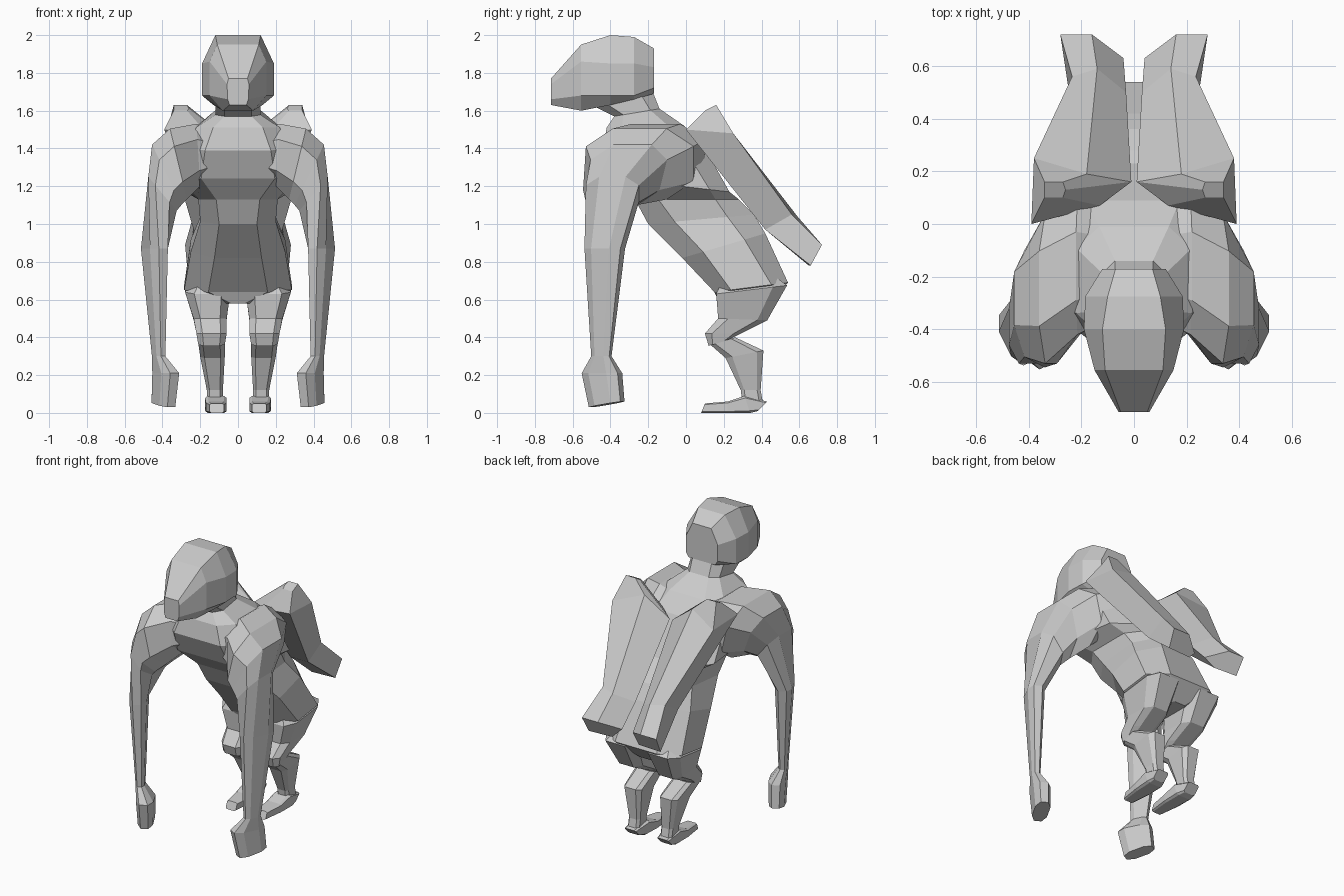
import bpy, bmesh
from mathutils import Vector as V

skin = bpy.data.materials.new("light grey")
skin.diffuse_color = (0.6, 0.6, 0.6, 1)


def loft(name, rings, mirror=False):
    """Bridge equal-length rings of points, cap both ends, optionally mirror in x."""
    bm = bmesh.new()
    rows = [[bm.verts.new(p) for p in r] for r in rings]
    n = len(rows[0])
    for a, b in zip(rows, rows[1:]):
        for i in range(n):
            j = (i + 1) % n
            bm.faces.new((a[i], a[j], b[j], b[i]))
    bm.faces.new(rows[0])
    bm.faces.new(rows[-1])
    bmesh.ops.recalc_face_normals(bm, faces=bm.faces)
    me = bpy.data.meshes.new(name)
    bm.to_mesh(me)
    bm.free()
    me.materials.append(skin)
    ob = bpy.data.objects.new(name, me)
    bpy.context.collection.objects.link(ob)
    if mirror:
        ob.modifiers.new("Mirror", 'MIRROR').use_mirror_merge = False
    return ob


def ring(m, u, v, k=0.5):
    """Chamfered box ring around centre m with half axes u and v."""
    corners = ((1, k), (k, 1), (-k, 1), (-1, k), (-1, -k), (-k, -1), (k, -1), (1, -k))
    return [V(m) + V(u) * s + V(v) * t for s, t in corners]


def body(x0, x1, f, b, k=0.5):
    """Ring from an x range and front/back (y, z) points."""
    m = ((x0 + x1) / 2, (f[0] + b[0]) / 2, (f[1] + b[1]) / 2)
    return ring(m, ((x0 - x1) / 2, 0, 0), (0, (f[0] - b[0]) / 2, (f[1] - b[1]) / 2), k)


def shoulder(o, i, y0, y1, skew=0):
    """Ring from outer/inner (x, z) points and a y range."""
    m = ((o[0] + i[0]) / 2, (y0 + y1) / 2, (o[1] + i[1]) / 2)
    return ring(m, ((o[0] - i[0]) / 2, skew, (o[1] - i[1]) / 2), (0, (y0 - y1) / 2, 0))


def forearm(x, y, z, s=1.0, tilt=0.0):
    """Flat ring turned diagonally, its narrow side facing in and forward."""
    return ring((x, y, z), (0.0475 * s, -0.025 * s, 0), (-0.0475 * s, -0.095 * s, tilt))


def skull(y, *half):
    """Vertical ring from (half width, z) points, crown to jaw."""
    return [(w, y, z) for w, z in half] + [(-w, y, z) for w, z in reversed(half)]


# Torso with neck, leaning forward from the hips
torso = loft("torso", [body(-w, w, f, b, k) for w, f, b, k in (
    (0.12, (-0.50, 1.63), (-0.18, 1.71), 0.6),
    (0.12, (-0.38, 1.57), (-0.14, 1.61), 0.6),
    (0.22, (-0.42, 1.51), (-0.01, 1.52), 0.6),
    (0.29, (-0.44, 1.39), (0.09, 1.42), 0.6),
    (0.30, (-0.37, 1.24), (0.23, 1.17), 0.65),
    (0.21, (-0.27, 1.13), (0.28, 1.13), 0.55),
    (0.20, (-0.20, 1.00), (0.36, 1.05), 0.5),
    (0.25, (-0.02, 0.82), (0.42, 0.95), 0.5),
    (0.285, (0.15, 0.64), (0.54, 0.69), 0.55),
    (0.10, (0.18, 0.58), (0.44, 0.58), 0.4))])

# Head, lofted from the blunt snout to the back of the skull
head = loft("head", [skull(*r) for r in (
    (-0.715, (0.05, 1.77), (0.058, 1.74), (0.055, 1.66), (0.045, 1.63)),
    (-0.555, (0.11, 1.95), (0.15, 1.86), (0.15, 1.68), (0.08, 1.60)),
    (-0.40, (0.12, 2.0), (0.19, 1.85), (0.19, 1.68), (0.13, 1.63)),
    (-0.275, (0.10, 1.99), (0.185, 1.85), (0.185, 1.68), (0.12, 1.66)),
    (-0.17, (0.07, 1.93), (0.12, 1.83), (0.12, 1.72), (0.10, 1.69)))])

# Arms: broad shoulder mass narrowing to a thin wrist and flat hand
arm = loft("arm", [shoulder(*r) for r in (
    ((0.06, 1.46), (0.06, 1.28), -0.34, 0.04),
    ((0.22, 1.53), (0.20, 1.20), -0.42, 0.10),
    ((0.36, 1.505), (0.27, 1.13), -0.53, 0.04),
    ((0.455, 1.42), (0.30, 1.10), -0.525, -0.12, 0.04),
    ((0.475, 1.25), (0.325, 1.07), -0.53, -0.25))] + [
    forearm(0.4425, -0.43, 0.87),
    forearm(0.42, -0.448, 0.30, 0.5),
    forearm(0.3825, -0.445, 0.21),
    forearm(0.395, -0.42, 0.045, 0.88, -0.015)], True)

# Thighs, ending in a forward knee
thigh = loft("thigh", [body(*r, 0.6) for r in (
    (0.07, 0.21, (0.21, 0.74), (0.42, 0.76)),
    (0.04, 0.28, (0.16, 0.63), (0.535, 0.675)),
    (0.06, 0.235, (0.17, 0.50), (0.43, 0.49)),
    (0.06, 0.22, (0.10, 0.42), (0.29, 0.42)),
    (0.07, 0.21, (0.12, 0.355), (0.22, 0.385)))], True)

# Lower legs
shin = loft("shin", [body(*r, 0.65) for r in (
    (0.07, 0.21, (0.13, 0.36), (0.26, 0.40)),
    (0.07, 0.20, (0.21, 0.29), (0.41, 0.33)),
    (0.08, 0.165, (0.29, 0.12), (0.395, 0.12)),
    (0.08, 0.165, (0.30, 0.04), (0.41, 0.04)))], True)

# Feet, lofted from toe to heel
foot = loft("foot", [body(*r, 0.75) for r in (
    (0.075, 0.15, (0.08, 0.0), (0.10, 0.05)),
    (0.06, 0.17, (0.22, 0.0), (0.22, 0.06)),
    (0.06, 0.175, (0.34, 0.0), (0.31, 0.09)),
    (0.08, 0.165, (0.38, 0.01), (0.43, 0.06)))], True)

# Folded wings: shoulder tip, broad upper part, narrow lower part, flared end
loft("wing", [
    [(0.34, 0.10, 1.60), (0.34, 0.16, 1.63), (0.27, 0.16, 1.63), (0.26, 0.13, 1.61), (0.27, 0.10, 1.60)],
    [(0.39, 0.00, 1.50), (0.38, 0.25, 1.48), (0.18, 0.19, 1.55), (0.01, 0.16, 1.42), (0.13, 0.07, 1.44)],
    [(0.235, 0.42, 0.97), (0.235, 0.56, 1.05), (0.14, 0.59, 1.04), (0.03, 0.50, 0.98), (0.10, 0.42, 0.97)],
    [(0.27, 0.66, 0.78), (0.28, 0.72, 0.89), (0.16, 0.72, 0.89), (0.04, 0.63, 0.84), (0.10, 0.65, 0.78)],
], True)

# Fuse head and limbs with the torso into one skin
for part in (head, arm, thigh, shin, foot):
    mod = torso.modifiers.new("Join " + part.name, 'BOOLEAN')
    mod.operation, mod.solver, mod.object = 'UNION', 'EXACT', part
    mod.use_self = True
bpy.context.view_layer.objects.active = torso
for mod in list(torso.modifiers):
    bpy.ops.object.modifier_apply(modifier=mod.name)
for part in (head, arm, thigh, shin, foot):
    bpy.data.objects.remove(part)
torso.name = "body"
